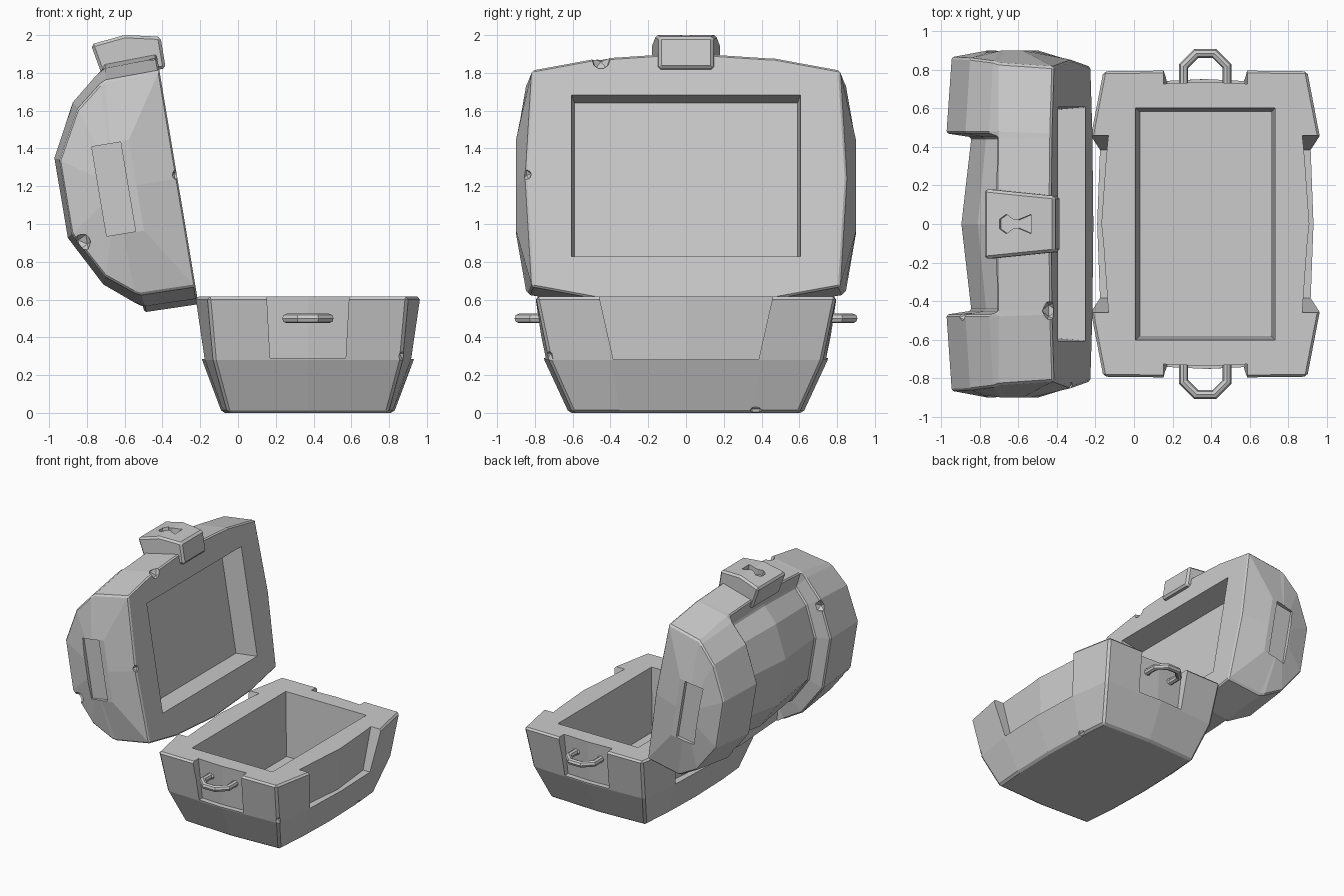
import bpy, bmesh, math
from mathutils import Matrix, Vector

if "Cube" in bpy.data.objects:
    bpy.data.objects.remove(bpy.data.objects["Cube"])


def loft(name, rings):
    """Closed solid through a list of equal-length point rings."""
    bm = bmesh.new()
    vs = [[bm.verts.new(p) for p in r] for r in rings]
    n = len(rings[0])
    for a, b in zip(vs, vs[1:]):
        for i in range(n):
            j = (i + 1) % n
            bm.faces.new((a[i], a[j], b[j], b[i]))
    bm.faces.new(vs[0])
    bm.faces.new(vs[-1])
    bmesh.ops.recalc_face_normals(bm, faces=bm.faces)
    me = bpy.data.meshes.new(name)
    bm.to_mesh(me)
    bm.free()
    ob = bpy.data.objects.new(name, me)
    bpy.context.collection.objects.link(ob)
    return ob


def apply(ob, mod):
    bpy.context.view_layer.objects.active = ob
    bpy.ops.object.modifier_apply(modifier=mod.name)


def bevel(ob, w, angle=35):
    m = ob.modifiers.new("bevel", 'BEVEL')
    m.width, m.segments = w, 1
    m.limit_method, m.angle_limit = 'ANGLE', math.radians(angle)
    apply(ob, m)


def cut(ob, cutter):
    m = ob.modifiers.new("cut", 'BOOLEAN')
    m.operation, m.object, m.solver = 'DIFFERENCE', cutter, 'EXACT'
    apply(ob, m)
    bpy.data.objects.remove(cutter)


def chip(ob, p, r):
    """Small faceted nick knocked out of an edge."""
    bpy.ops.mesh.primitive_ico_sphere_add(subdivisions=1, radius=r, location=p)
    cut(ob, bpy.context.object)


def rect(x0, x1, y0, y1, z):
    return [(x0, y0, z), (x1, y0, z), (x1, y1, z), (x0, y1, z)]


# ---- chest base, built around its own centre ----
def base_ring(z, xm, xq, yq, xc, yc, ym):
    q = [(xm, 0), (xq, yq), (xc, yc)]
    half = q + [(0, ym)] + [(-x, y) for x, y in q[::-1]]
    return [(x, y, z) for x, y in half + [(x, -y) for x, y in half[-2:0:-1]]]


base = loft("chest_base", [
    base_ring(0.00, 0.455, 0.445, 0.35, 0.425, 0.60, 0.62),
    base_ring(0.28, 0.560, 0.545, 0.40, 0.500, 0.725, 0.75),
    base_ring(0.615, 0.620, 0.595, 0.46, 0.530, 0.795, 0.80)])
bevel(base, 0.015, 40)
for s in (-1, 1):
    # recessed long-side panel
    cut(base, loft("side_cut", [
        [(s * x, y, z) for x, y in ((e, -w), (m, 0), (e, w), (0.9, w), (0.9, -w))]
        for z, w, e, m in ((0.285, 0.385, 0.485, 0.525), (0.75, 0.49, 0.51, 0.545))]))
    # recessed end panel
    cut(base, loft("end_cut", [
        [(-w, s * y, z), (0, s * (y + 0.01), z), (w, s * y, z), (w, s * 1.1, z), (-w, s * 1.1, z)]
        for z, w, y in ((0.29, 0.20, 0.70), (0.75, 0.225, 0.738))]))
cut(base, loft("cavity", [rect(-0.34, 0.34, -0.58, 0.58, 0.10),
                          rect(-0.365, 0.365, -0.605, 0.605, 0.7)]))
chip(base, (0.525, -0.745, 0.29), 0.055)
chip(base, (0.47, 0.37, 0.0), 0.045)
base.location.x = 0.37

# ---- ring handles ----
for s, name in ((-1, "handle_front"), (1, "handle_back")):
    bpy.ops.mesh.primitive_torus_add(major_segments=8, minor_segments=8, major_radius=0.122,
                                     minor_radius=0.025, location=(0.37, s * 0.772, 0.5),
                                     rotation=(0, 0, math.pi / 8))
    bpy.context.object.name = name

# ---- open lid: local x runs up the opening, local z points out of the shell ----
tilt = math.radians(9.5)
d = Vector((-math.sin(tilt), 0, math.cos(tilt)))
n = d.cross(Vector((0, 1, 0)))
H = Vector((-0.215, 0, 0.61))
lid_matrix = Matrix(((d.x, 0, n.x, H.x), (0, 1, 0, 0), (d.z, 0, n.z, H.z), (0, 0, 0, 1)))
C = 0.64


def lid_ring(half, ys):
    """Mirrored arch section; ys gives the y of each half point, then of the base mid point."""
    a = [(C + u, y, v) for (u, v), y in zip(half, ys)]
    b = [(C - u, y, v) for (u, v), y in zip(half, ys)]
    return a + b[::-1] + [(C, ys[-1], 0)]


outer = [(0.645, 0), (0.640, 0.29), (0.61, 0.335), (0.49, 0.48), (0.215, 0.625)]


def scaled(rim, arch, v=None):
    return [(u * rim, w) for u, w in outer[:2]] + [(u * arch, w * (v or arch)) for u, w in outer[2:]]


mid_u = 0.675 / 0.645
end_y = (0.815, 0.835, 0.845, 0.86, 0.865, 0.85)
end = scaled(0.90, 0.92, 0.96)
cap = [(C + (u * 0.42), v * 0.35 + 0.22) for u, v in end]
rings = []
for s in (-1, 1):
    pts = [(u - C, v) for u, v in cap]
    tip = [(x, s * 0.9, z) for x, _, z in lid_ring(pts, (0,) * 6)]
    tip[-1] = (C, s * 0.9, 0.22)
    part = [tip,
            lid_ring(end, [s * y for y in end_y]),
            lid_ring(outer, (s * 0.47,) * 6),
            lid_ring(scaled(1.0, 0.83, 0.80), (s * 0.45,) * 6)]
    if s < 0:
        rings = part + [lid_ring(scaled(mid_u, 0.90, 0.88), (0,) * 6)]
    else:
        rings += part[::-1]
lid = loft("chest_lid", rings)
bevel(lid, 0.012, 42)

# lid hollow, end slots and nicks
cut(lid, loft("lid_hollow", [rect(0.215, 1.095, -0.615, 0.615, -0.1),
                             rect(0.235, 1.075, -0.59, 0.59, 0.18)]))
for s in (-1, 1):
    cut(lid, loft("slot", [rect(C - 0.24, C + 0.24, *sorted((s * 0.872, s * 1.0)), v)
                           for v in (0.265, 0.42)]))
for p, r in (((1.275, -0.45, 0.0), 0.055), ((0.66, -0.845, 0.0), 0.03),
             ((0.39, -0.86, 0.55), 0.05), ((1.08, -0.46, 0.50), 0.05),
             ((0.25, 0.46, 0.53), 0.05)):
    chip(lid, p, r)
lid.matrix_world = lid_matrix

# ---- lock block with a keyhole ----
lock = loft("lock", [[(u, s * (0.145 + 0.1 * (v + 0.035)), v) for u, v in
                      ((1.225, -0.035), (1.395, -0.035), (1.435, 0.15), (1.415, 0.335), (1.225, 0.30))]
                     for s in (-1, 1)])
bevel(lock, 0.015)
key = [(0.025, 0.18), (0.05, 0.215), (0.025, 0.25)]
outline = [(0.05, 0.085), (0.02, 0.155)] + key
outline += [(-y, v) for y, v in outline[::-1]]
cut(lock, loft("keyhole", [[(u, y, v) for y, v in outline] for u in (1.385, 1.6)]))
lock.matrix_world = lid_matrix
